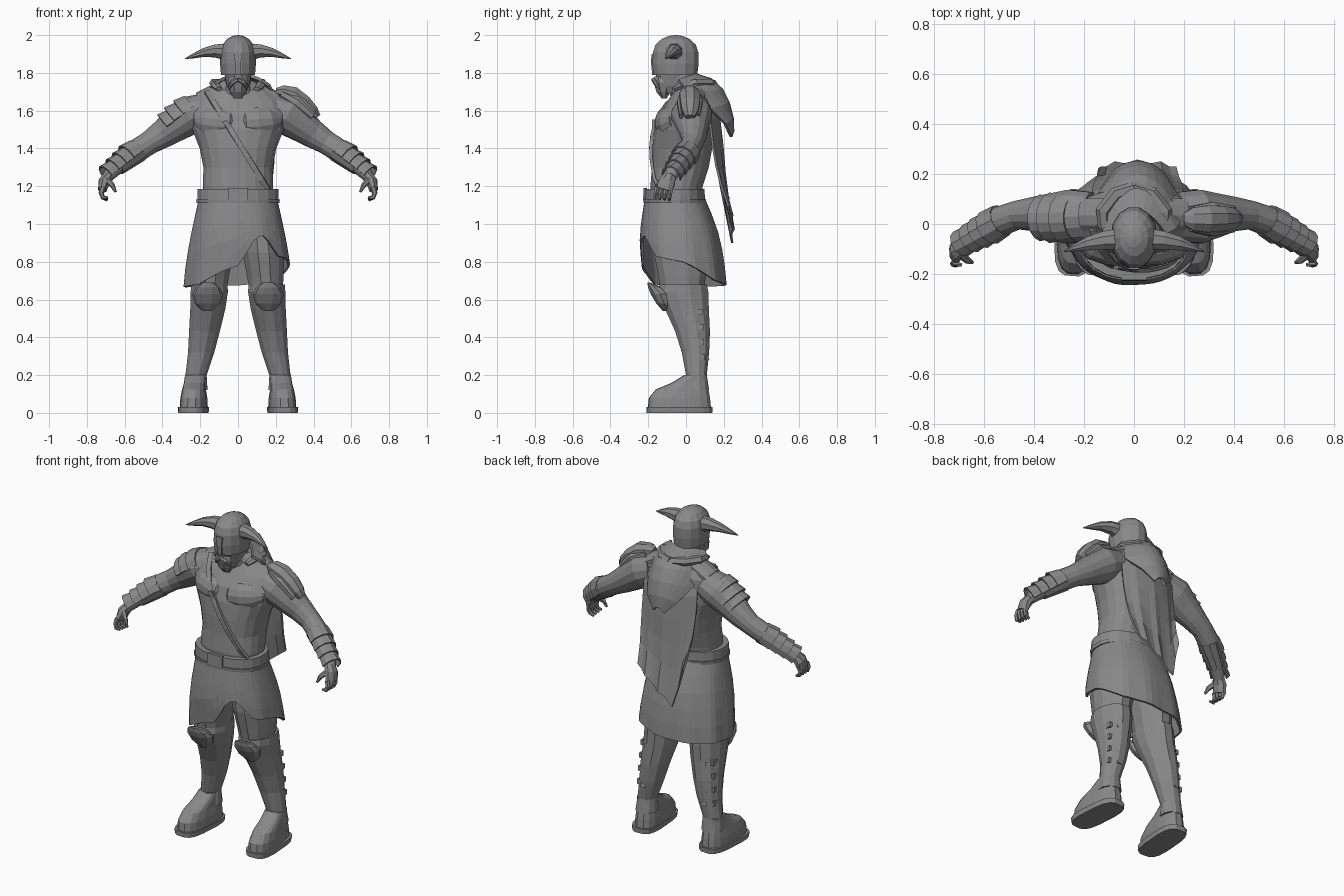
import bpy, bmesh, math
from mathutils import Vector, Matrix

grey = bpy.data.materials.new("plain_grey")
grey.diffuse_color = (0.25, 0.25, 0.25, 1)


def skin(name, rows, closed=True, caps=True, thick=0.0):
    """Join rows of points into one faceted surface."""
    bm = bmesh.new()
    vs = [[bm.verts.new(p) for p in r] for r in rows]
    n = len(rows[0])
    for a, b in zip(vs, vs[1:]):
        for i in range(n if closed else n - 1):
            j = (i + 1) % n
            bm.faces.new((a[i], a[j], b[j], b[i]))
    if closed and caps:
        bm.faces.new(vs[0])
        bm.faces.new(vs[-1])
    bmesh.ops.recalc_face_normals(bm, faces=bm.faces)
    me = bpy.data.meshes.new(name)
    bm.to_mesh(me)
    bm.free()
    me.materials.append(grey)
    ob = bpy.data.objects.new(name, me)
    bpy.context.collection.objects.link(ob)
    if thick:
        m = ob.modifiers.new("thickness", 'SOLIDIFY')
        m.thickness, m.offset = thick, 0
    return ob


def spow(v, p):
    return math.copysign(abs(v) ** p, v)


def tube(name, pts, ref=(0, 1, 0), n=12, p=1.0, flat=False, arc=None, sides=(1,), thick=0.0, turn=None):
    """Sweep ellipses (x, y, z, ru, rv); ru runs along ref. Arc gives an open shell."""
    cs = [Vector(q[:3]) for q in pts]
    rows = []
    for i, q in enumerate(pts):
        t = Vector((0, 0, 1)) if flat else (cs[min(i + 1, len(cs) - 1)] - cs[max(i - 1, 0)]).normalized()
        u = Vector(ref)
        u = (u - t * u.dot(t)).normalized()
        v = t.cross(u)
        if arc:
            angs = [arc[0] + (arc[1] - arc[0]) * k / (n - 1) for k in range(n)]
        else:
            angs = [2 * math.pi * (k + 0.5) / n for k in range(n)]
        row = [cs[i] + u * q[3] * spow(math.cos(a), p) + v * q[4] * spow(math.sin(a), p) for a in angs]
        rows.append([turn @ c for c in row] if turn else row)
    for s in sides:
        tag = name if len(sides) == 1 else name + ("_left" if s > 0 else "_right")
        skin(tag, [[(c.x * s, c.y, c.z) for c in r] for r in rows], arc is None, True, thick)


def interp(table, t):
    for a, b in zip(table, table[1:]):
        if t <= b[0]:
            f = max(0, (t - a[0]) / (b[0] - a[0]))
            return [x + (y - x) * f for x, y in zip(a[1:], b[1:])]
    return list(table[-1][1:])


BOTH = (1, -1)

# Torso: height, centre y, depth, half width
TORSO = [(1.08, -.05, .135, .185), (1.2, -.05, .14, .188), (1.3, -.03, .152, .185), (1.4, -.02, .16, .205),
         (1.5, -.01, .16, .245), (1.58, .0, .145, .265), (1.65, .02, .12, .245), (1.71, .03, .09, .165),
         (1.76, .01, .075, .08)]
tube("torso", [(0, y, z, d, w) for z, y, d, w in TORSO], n=20, p=.88, flat=True)
tube("pectoral", [(.005, -.09, 1.53, .045, .05), (.04, -.09, 1.53, .078, .078), (.10, -.085, 1.535, .082, .088),
                  (.16, -.07, 1.54, .075, .08), (.21, -.045, 1.55, .05, .05)], n=14, sides=BOTH)
tube("neck", [(0, .0, 1.67, .085, .09), (0, -.02, 1.74, .075, .072), (0, -.03, 1.82, .075, .07)], flat=True)
tube("neck_slope", [(.04, .03, 1.74, .06, .03), (.11, .035, 1.70, .07, .045), (.2, .035, 1.65, .07, .05)], n=10, sides=BOTH)

# Head, beard and horned helmet
tube("face", [(0, -.07, 1.69, .06, .04), (0, -.065, 1.73, .09, .06), (0, -.06, 1.82, .108, .08)], flat=True)
tube("beard", [(0, -.115, 1.665, .015, .025), (0, -.12, 1.70, .04, .045), (0, -.125, 1.75, .05, .058),
               (0, -.13, 1.78, .04, .05)], n=8, flat=True)
tube("moustache", [(0, -.17, 1.765, .014, .012), (.03, -.162, 1.75, .014, .015), (.05, -.14, 1.715, .005, .005)],
     n=6, sides=BOTH)
tube("helmet", [(0, -.055, 1.79, .118, .09), (0, -.055, 1.85, .125, .095), (0, -.055, 1.91, .123, .093),
                (0, -.055, 1.95, .109, .081), (0, -.055, 1.98, .075, .057), (0, -.055, 1.995, .038, .03),
                (0, -.055, 2.0, .01, .008)], n=14, flat=True)
tube("nose_guard", [(0, -.172, 1.79, .01, .02), (0, -.178, 1.85, .01, .022), (0, -.176, 1.9, .01, .03)],
     n=4, flat=True)
tube("horn", [(.075, -.062, 1.912, .045, .046), (.12, -.066, 1.916, .04, .037), (.18, -.078, 1.908, .03, .025),
              (.235, -.095, 1.89, .016, .014), (.28, -.11, 1.875, .002, .002)], n=8, sides=BOTH)

# Arms, palms and fingers
tube("arm", [(.17, .03, 1.61, .1, .085), (.26, .03, 1.575, .11, .105), (.33, .035, 1.525, .09, .09),
             (.40, .04, 1.475, .07, .075), (.47, .035, 1.43, .058, .062), (.54, .01, 1.385, .06, .062),
             (.60, -.025, 1.34, .056, .056), (.655, -.06, 1.29, .042, .04), (.69, -.085, 1.25, .035, .03)],
     n=14, sides=BOTH)
tube("palm", [(.68, -.08, 1.265, .032, .028), (.708, -.1, 1.225, .046, .032), (.718, -.115, 1.18, .046, .024)],
     n=8, sides=BOTH)
for k in range(4):
    y = -.078 - .025 * k
    tube("finger_%d" % (k + 1), [(.715, y, 1.195, .013, .017), (.724, y - .006, 1.165, .013, .014),
                                 (.715, y - .01, 1.14, .012, .012), (.69, y - .01, 1.127 + .004 * k, .007, .008)],
         n=6, sides=BOTH)
tube("thumb", [(.695, -.12, 1.235, .018, .018), (.665, -.148, 1.205, .014, .014), (.648, -.155, 1.17, .007, .007)],
     n=6, ref=(0, 1, .2), sides=BOTH)

# Overlapping bracer plates along each forearm
for k in range(4):
    f = k / 4
    x, y, z, r = .53 + .15 * f, .015 - .085 * f, 1.388 - .125 * f, .064 - .02 * f
    tube("bracer_plate_%d" % (k + 1), [(x, y, z, r, r), (x + .05, y - .03, z - .04, r + .004, r + .014)],
         n=7, arc=(-.2, math.pi + .2), sides=BOTH, thick=.008)
tube("bracer_cuff", [(.53, .012, 1.39, .065, .065), (.64, -.05, 1.302, .05, .048)], n=10, sides=BOTH)

# Layered shoulder guard on the right, bulky guard on the left
for k, (x, z, r) in enumerate([(.225, 1.605, .09), (.275, 1.57, .088), (.315, 1.54, .08)]):
    tube("shoulder_plate_%d" % (k + 1), [(x, .025, z, r, r), (x + .05, .025, z - .04, r + .01, r + .018)],
         n=8, arc=(.2, math.pi - .2), sides=(-1,), thick=.012)
tube("shoulder_guard", [(.2, .02, 1.70, .025, .02), (.235, .02, 1.70, .05, .038), (.29, .02, 1.68, .058, .052),
                        (.35, .022, 1.64, .055, .045), (.395, .022, 1.595, .045, .036), (.42, .022, 1.565, .025, .022)],
     n=8)
for s in (-1, 1):
    tube("guard_ridge_" + ("front" if s < 0 else "back"),
         [(.23, .02 + s * .04, 1.69, .012, .02), (.31, .02 + s * .055, 1.645, .015, .03),
          (.395, .02 + s * .045, 1.57, .01, .02)], n=6)

# Chest strap lying on the torso
strap = []
for k in range(10):
    f = k / 9
    x, z = -.165 + .325 * f, 1.70 - .52 * f
    cy, d, w = interp(TORSO, z)
    c = min(.93, abs(x) / w) ** (1 / .88)
    strap.append((x, cy - d * math.sqrt(1 - c * c) ** .88 - .008, z, .02, .011))
tube("chest_strap", strap, ref=(1, 0, 0), n=4)
bx, by, bz = strap[3][:3]
tube("strap_buckle", [(bx - .015, by - .006, bz + .02, .01, .018), (bx + .015, by - .006, bz - .02, .01, .018)], n=4)

# Kilt with uneven hem: angle in degrees (0 left, 90 back, 270 front) to hem height
HEM = [(0, .80), (45, .70), (90, .675), (180, .665), (225, .68), (250, .74), (270, .78), (288, .925), (302, .94),
       (322, .83), (360, .80)]
FLARE = [(0, .2, -.06, .152), (.3, .232, -.04, .193), (.5, .252, -.03, .21), (.8, .272, -.012, .213), (1, .28, -.005, .213)]
N = 48
rows = []
for lev in range(6):
    row = []
    for i in range(N):
        a = 360 * i / N
        z = 1.14 + (interp(HEM, a)[0] - 1.14) * lev / 5
        t = (1.14 - z) / .48
        w, cy, d = interp(FLARE, t)
        fold = 1 + .02 * t * math.sin(math.radians(a) * 10)
        row.append((w * fold * spow(math.cos(math.radians(a)), .9), cy + d * fold * spow(math.sin(math.radians(a)), .9), z))
    rows.append(row)
skin("kilt", rows, caps=False, thick=.012)
tube("belt", [(0, -.06, 1.13, .162, .218), (0, -.06, 1.185, .16, .216)], n=20, p=.9, flat=True)
tube("belt_trim", [(0, -.06, 1.11, .166, .222), (0, -.06, 1.13, .168, .224)], n=20, p=.9, flat=True)
tube("belt_buckle", [(0, -.219, 1.125, .012, .07), (0, -.216, 1.19, .012, .07)], n=4, flat=True)

# Thighs, boots, soles, knee guards
tube("thigh", [(.15, -.02, .6, .11, .085), (.145, -.02, .72, .13, .1), (.135, -.025, .85, .15, .115),
               (.11, -.04, 1.1, .13, .085)], n=12, flat=True, sides=BOTH)
tube("boot_shaft", [(.225, .055, .12, .07, .066), (.222, .055, .2, .057, .058), (.195, .05, .32, .075, .072),
                    (.178, .035, .43, .095, .084), (.16, .005, .55, .12, .096), (.152, -.015, .64, .138, .102),
                    (.152, -.015, .68, .13, .1)], n=12, flat=True, sides=BOTH)
P = Vector((.228, .05, 0))
toe_out = Matrix.Translation(P) @ Matrix.Rotation(math.radians(4), 4, 'Z') @ Matrix.Translation(-P)
tube("foot", [(.228, -.035, .03, .168, .072), (.228, -.035, .08, .163, .069), (.228, -.02, .125, .14, .061),
              (.226, .02, .16, .095, .057), (.225, .05, .2, .06, .055)], n=16, p=.75, flat=True, sides=BOTH, turn=toe_out)
tube("sole", [(.23, -.035, 0, .174, .077), (.23, -.035, .03, .176, .08)], n=16, p=.62, flat=True, sides=BOTH, turn=toe_out)
tube("knee_guard", [(.16, -.095, .54, .03, .03), (.16, -.115, .58, .045, .068), (.16, -.135, .63, .055, .082),
                    (.16, -.165, .665, .038, .065), (.16, -.197, .69, .008, .03)], n=10, flat=True, sides=BOTH)

# Boot buckles on the outer calf
for k in range(4):
    z, x, y = .28 + .08 * k, .252 - .005 * k, .075 - .004 * k
    tube("calf_buckle_%d" % (k + 1), [(x, y, z, .035, .018), (x, y, z + .03, .035, .018)], n=4, flat=True, sides=BOTH)
    tube("calf_strap_%d" % (k + 1), [(x - .042, y + .03, z, .022, .03), (x - .042, y + .025, z + .02, .022, .03)],
         n=6, flat=True, sides=BOTH)

# Long cape whose hem slants down to a point on the right
US = [k / 5 - 1 for k in range(11)]
CAPE = [(.15, .14, 1.7, .06), (.18, .175, 1.55, .05), (.18, .19, 1.4, .05), (.175, .2, 1.25, .04),
        (.165, .215, 1.1, .03), (.155, .245, .9, .02)]
rows = []
for w, y, z, c in CAPE:
    drop = max(0, 1.7 - z) / .8
    rows.append([(w * u + .015, y - c * u * u + .008 * math.cos(u * 11) * drop,
                  z + drop ** 2 * (.12 * (u + .6) if u > -.6 else .6 * (-.6 - u))) for u in US])
skin("cape", rows, closed=False, thick=.012)

# Lowered hood and thin scarf behind the neck
HOOD = [(.11, .05, 1.79, .09), (.15, .13, 1.765, .15), (.175, .19, 1.71, .17), (.15, .225, 1.64, .1),
        (.1, .245, 1.56, .04), (.035, .248, 1.49, .01)]
skin("hood", [[(w * u + .015, y - c * u * u, z - .03 * u * u) for u in US] for w, y, z, c in HOOD], closed=False, thick=.016)
tube("scarf", [(.10, -.06, 1.715, .012, .02), (.12, -.01, 1.735, .022, .025), (.125, .05, 1.745, .025, .03),
               (.07, .12, 1.745, .025, .03), (0, .14, 1.74, .025, .03)], ref=(0, 0, 1), n=6, sides=BOTH)
